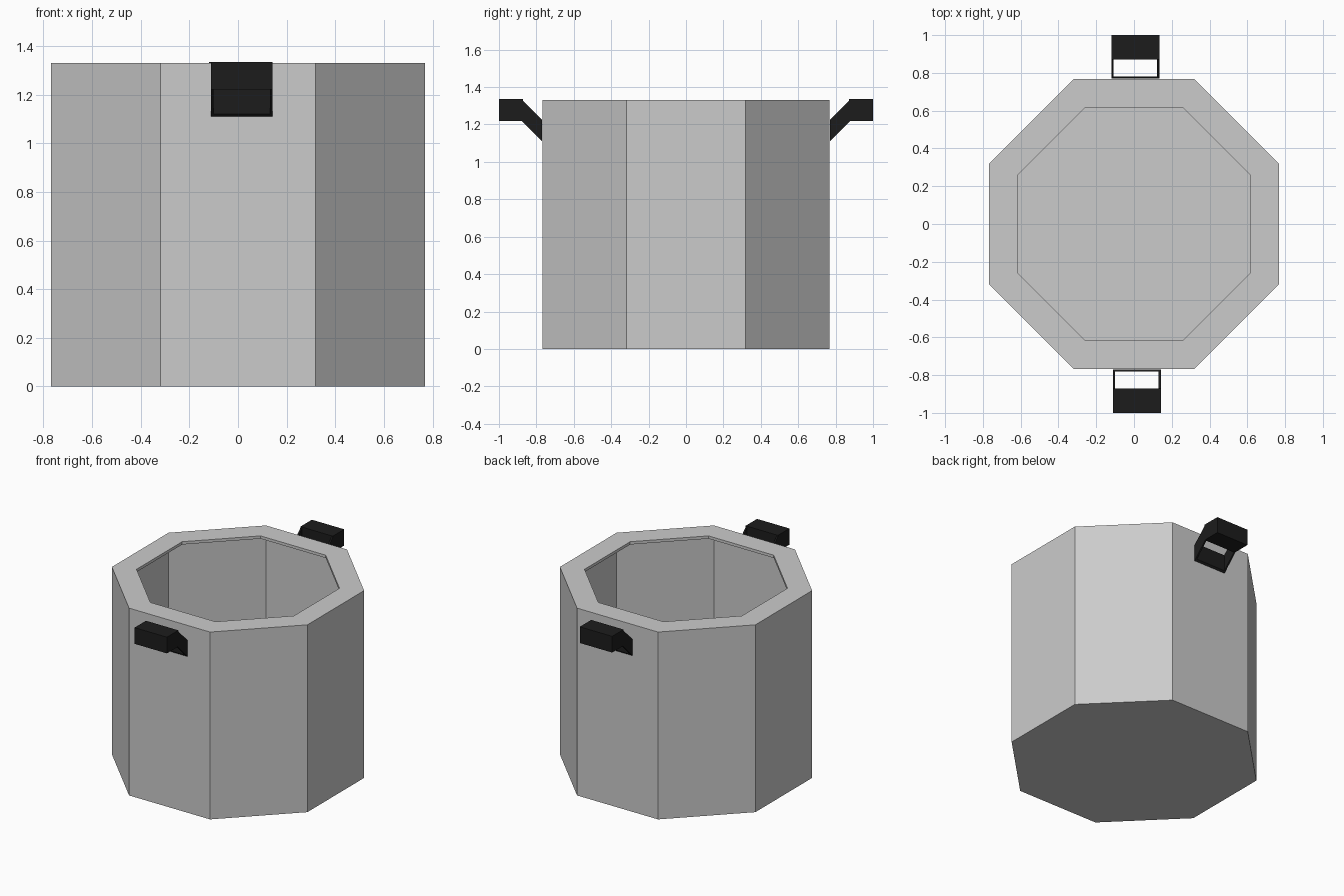
import bpy, bmesh
from math import cos, sin, pi

if "Cube" in bpy.data.objects:
    bpy.data.objects.remove(bpy.data.objects["Cube"])

APOTHEM, RIM, HEIGHT, LIP = 0.768, 0.618, 1.33, 0.02

black = bpy.data.materials.new("black_plastic")
black.diffuse_color = (0.012, 0.012, 0.012, 1)
black.use_nodes = True
black.node_tree.nodes["Principled BSDF"].inputs["Base Color"].default_value = black.diffuse_color


def finish(name, bm, mat=None):
    bmesh.ops.recalc_face_normals(bm, faces=bm.faces)
    me = bpy.data.meshes.new(name)
    bm.to_mesh(me)
    bm.free()
    if mat:
        me.materials.append(mat)
    ob = bpy.data.objects.new(name, me)
    bpy.context.collection.objects.link(ob)
    return ob


def ring(bm, apothem, z):
    r = apothem / cos(pi / 8)
    return [bm.verts.new((r * cos(pi / 8 + i * pi / 4), r * sin(pi / 8 + i * pi / 4), z))
            for i in range(8)]


def prism(bm, profile, x0, x1):
    """Extrude a (y, z) profile from x0 to x1."""
    a = [bm.verts.new((x0, y, z)) for y, z in profile]
    b = [bm.verts.new((x1, y, z)) for y, z in profile]
    bm.faces.new(a)
    bm.faces.new(b[::-1])
    n = len(a)
    for i in range(n):
        j = (i + 1) % n
        bm.faces.new((a[i], b[i], b[j], a[j]))


# Pot: thin-walled octagon with floor, inward rim and short turned-down lip
bm = bmesh.new()
rings = [ring(bm, APOTHEM, 0), ring(bm, APOTHEM, HEIGHT),
         ring(bm, RIM, HEIGHT), ring(bm, RIM, HEIGHT - LIP)]
bm.faces.new(rings[0])
for lo, hi in zip(rings, rings[1:]):
    for i in range(8):
        j = (i + 1) % 8
        bm.faces.new((lo[i], lo[j], hi[j], hi[i]))
finish("pot_body", bm)

# Handles: solid grip, two slanted side plates, mounting plate against the wall
GRIP = [(-1.0, 1.22), (-0.872, 1.22), (-0.872, 1.335), (-1.0, 1.335)]
ARM = [(-0.88, 1.22), (-0.77, 1.11), (-0.77, 1.225), (-0.88, 1.335)]
MOUNT = [(-0.781, 1.121), (-0.77, 1.11), (-0.77, 1.225), (-0.781, 1.236)]


def handle(name, side, cx):
    bm = bmesh.new()
    x0, x1, t = cx - 0.127, cx + 0.127, 0.011
    for profile, a, b in ((GRIP, x0, x1), (ARM, x0, x0 + t),
                          (ARM, x1 - t, x1), (MOUNT, x0, x1)):
        prism(bm, [(-side * y, z) for y, z in profile], a, b)
    finish(name, bm, black)


handle("front_handle", -1, 0.015)
handle("back_handle", 1, 0.007)
